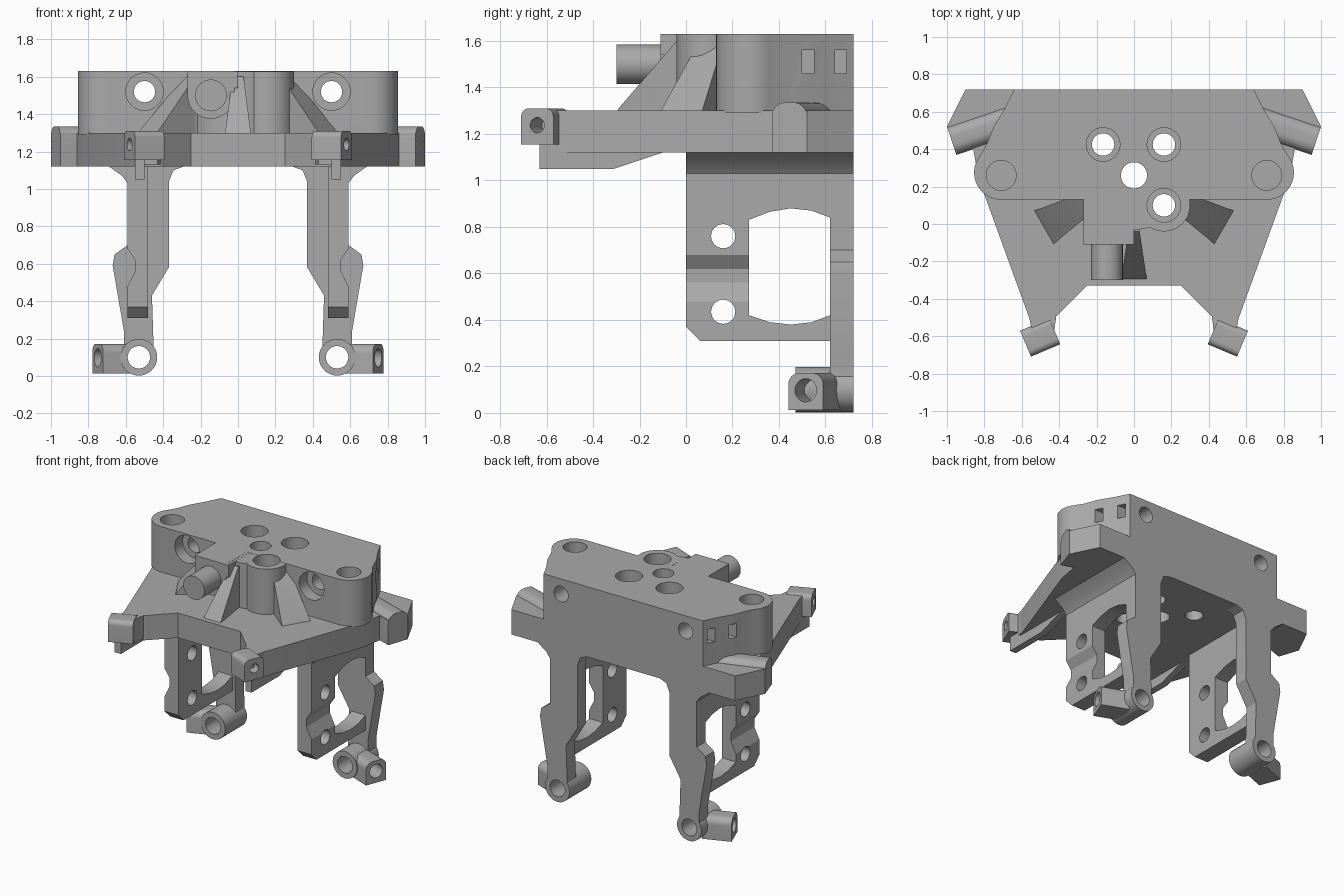
import bpy, bmesh
from math import sin, cos, pi, radians, atan2
from mathutils import Matrix, Vector

if "Cube" in bpy.data.objects:
    bpy.data.objects.remove(bpy.data.objects["Cube"])

grey = bpy.data.materials.new("machined grey")
grey.use_nodes = True
grey.diffuse_color = (0.4, 0.4, 0.4, 1)
grey.node_tree.nodes["Principled BSDF"].inputs["Base Color"].default_value = (0.4, 0.4, 0.4, 1)


def prism(name, pts, axis, lo, hi, mirror=1, matrix=None):
    """Extrude a 2D outline along an axis, optionally mirrored in x."""
    place = {"x": lambda a, b, h: (h, a, b), "y": lambda a, b, h: (a, h, b),
             "z": lambda a, b, h: (a, b, h)}[axis]
    bm = bmesh.new()
    ends = [[bm.verts.new(place(a, b, h)) for a, b in pts] for h in (lo, hi)]
    for ring in ends:
        bm.faces.new(ring)
    for i in range(len(pts)):
        j = (i + 1) % len(pts)
        bm.faces.new((ends[0][i], ends[0][j], ends[1][j], ends[1][i]))
    if matrix:
        bm.transform(matrix)
    bm.transform(Matrix.Diagonal((mirror, 1, 1, 1)))
    bmesh.ops.recalc_face_normals(bm, faces=bm.faces)
    mesh = bpy.data.meshes.new(name)
    bm.to_mesh(mesh)
    bm.free()
    mesh.materials.append(grey)
    ob = bpy.data.objects.new(name, mesh)
    bpy.context.collection.objects.link(ob)
    return ob


def arc(cx, cy, r, a0=0, a1=360, n=32):
    full = a1 - a0 == 360
    return [(cx + r * cos(radians(a0 + (a1 - a0) * i / n)),
             cy + r * sin(radians(a0 + (a1 - a0) * i / n))) for i in range(n if full else n + 1)]


def box(x0, x1, y0, y1):
    return [(x0, y0), (x1, y0), (x1, y1), (x0, y1)]


def cutter(pts, axis, lo, hi, mirror=1, matrix=None):
    ob = prism("cutter", pts, axis, lo, hi, mirror, matrix)
    ob.hide_render = True
    return ob


def cut(parts, cutters):
    """Subtract every cutter from every part, then drop the cutters."""
    for ob in parts:
        bpy.ops.object.select_all(action="DESELECT")
        bpy.context.view_layer.objects.active = ob
        ob.select_set(True)
        for c in cutters:
            m = ob.modifiers.new("cut", "BOOLEAN")
            m.operation, m.solver, m.object = "DIFFERENCE", "EXACT", c
            bpy.ops.object.modifier_apply(modifier=m.name)
    for c in cutters:
        bpy.data.objects.remove(c)


def both_sides(half):
    return half + [(-x, y) for x, y in reversed(half)]


def lug(name, tip, direction, length, width, z0, z1, corner, hole, s):
    """Angled block with rounded upper edges and a blind hole in its end."""
    w = width / 2
    prof = [(-w, z0), (w, z0)] + arc(w - corner, z1 - corner, corner, 0, 90, 8) \
        + arc(corner - w, z1 - corner, corner, 90, 180, 8)
    m = Matrix.Translation((tip[0], tip[1], 0)) @ Matrix.Rotation(atan2(direction[1], direction[0]), 4, "Z")
    ob = prism(name, prof, "x", -length, 0, s, m)
    cut([ob], [cutter(arc(0, (z0 + z1) / 2 + 0.005, hole, n=24), "x", -0.13, 0.05, s, m)])
    return ob


# Base plate and head block
plate = prism("base_plate", both_sides([(0.25, -0.33), (0.41, -0.49), (0.55, -0.53), (0.83, 0.24),
              (0.86, 0.4), (0.95, 0.37), (1, 0.52), (0.9, 0.72)]), "z", 1.12, 1.3)
block = prism("head_block", both_sides(arc(0.71, 0.275, 0.145, -90, 35, 16)
              + [(0.79, 0.42), (0.75, 0.52), (0.69, 0.62), (0.64, 0.72)]), "z", 1.29, 1.63)

# Front boss, columns and fan of sloping ribs
boss = prism("front_boss", [(-0.27, 1.63), (-0.27, 1.5)] + arc(-0.145, 1.5, 0.125, 180, 360, 20)
             + [(-0.02, 1.63)], "y", -0.11, 0.2)
boss_top = prism("boss_shoulder", box(-0.1, 0, -0.11, 0.2), "z", 1.54, 1.629)
column = prism("bolt_column", arc(0.16, 0.1, 0.14), "z", 1.29, 1.629)
hub = prism("rib_hub", arc(0, 0.26, 0.29, 180, 360, 32), "z", 1.29, 1.628)
ribs = []
for a in (-60, -30, 0, 30, 60):
    turn = Matrix.Translation((0, 0.26, 0)) @ Matrix.Rotation(radians(a - 90), 4, "Z")
    rib = prism("rib", [(0.22, 1.29), (0.56, 1.29), (0.55, 1.31), (0.3, 1.6), (0.22, 1.6)],
                "y", -0.5, 0.5, 1, turn)
    w0, w1 = (0.06, 0.11) if abs(a) == 60 else (0.03, 0.075)
    for side in (-1, 1):
        flank = [(0, side * w0), (0.3, side * w0), (0.6, side * w1), (0.6, side), (0, side)]
        cut([rib], [cutter(flank, "z", 1, 2, 1, turn)])
    ribs.append(rib)

# Vertical bolt holes, cross holes and slots
holes = [cutter(arc(0, 0.26, 0.07), "z", 1, 1.7)]
for x, y in ((-0.165, 0.425), (0.16, 0.425), (0.16, 0.1)):
    holes += [cutter(arc(x, y, 0.06), "z", 1, 1.7), cutter(arc(x, y, 0.09), "z", 1.5, 1.7)]
holes.append(cutter(arc(-0.145, 1.5, 0.085), "y", -0.3, 0.03))
cut([plate, block, boss, boss_top, column, hub] + ribs, holes)
side_cuts = []
for s in (-1, 1):
    side_cuts += [cutter(arc(0.71, 0.26, 0.08), "z", 1.45, 1.7, s),
                  cutter(arc(0.5, 1.52, 0.057), "y", 0, 0.8, s),
                  cutter(arc(0.5, 1.52, 0.1), "y", 0, 0.22, s),
                  cutter(box(0.5, 0.55, 1.46, 1.56), "x", 0.6, 0.9, s),
                  cutter(box(0.64, 0.69, 1.46, 1.56), "x", 0.57, 0.9, s)]
cut([block], side_cuts)
cut(ribs, [cutter(arc(0.5, 1.52, 0.1), "y", -0.2, 0.22, s) for s in (-1, 1)])

for s, side in ((-1, "right"), (1, "left")):
    # Angled mounting ears and the keel under each front ear
    lug(side + "_rear_ear", (0.975, 0.445), (0.95, -0.32), 0.36, 0.16, 1.13, 1.335, 0.06, 0.052, s)
    lug(side + "_front_ear", (0.58, -0.64), (0.92, -0.39), 0.17, 0.15, 1.155, 1.31, 0.035, 0.033, s)
    prism(side + "_ear_web", [(0.41, -0.45), (0.43, -0.6), (0.54, -0.6), (0.56, -0.5)], "z", 1.13, 1.3, s)
    prism(side + "_keel", [(-0.63, 1.16), (-0.63, 1.05), (-0.31, 1.05), (-0.1, 1.12), (-0.1, 1.16)],
          "x", 0.5, 0.55, s)

    # Side plate with window, two holes and a clipped lower corner
    cheek = prism(side + "_side_plate", [(0.48, 1.15), (0.48, 0.31), (0.59, 0.31), (0.59, 0.48),
                  (0.55, 0.56), (0.55, 0.62), (0.59, 0.68), (0.59, 1.03), (0.62, 1.07),
                  (0.69, 1.12), (0.69, 1.15)], "y", 0, 0.64, s)
    window = [(0.27, 0.42), (0.36, 0.39), (0.45, 0.38), (0.54, 0.39), (0.62, 0.42),
              (0.62, 0.84), (0.54, 0.87), (0.45, 0.88), (0.36, 0.865), (0.27, 0.83)]
    cut([cheek], [cutter(window, "x", 0.3, 0.65, s),
                  cutter(arc(0.16, 0.76, 0.052), "x", 0.3, 0.8, s),
                  cutter(arc(0.16, 0.435, 0.052), "x", 0.3, 0.8, s),
                  cutter([(-0.01, 0.38), (-0.01, 0.3), (0.07, 0.3)], "x", 0.3, 0.8, s)])

    # Rear leg and its two-way foot
    leg = prism(side + "_leg", [(0.29, 1.15), (0.29, 1.12), (0.345, 1.1), (0.37, 1.04), (0.37, 0.58),
                (0.46, 0.43), (0.45, 0.12), (0.61, 0.12), (0.61, 0.24), (0.67, 0.59), (0.66, 0.65),
                (0.59, 0.7), (0.59, 1.03), (0.62, 1.07), (0.69, 1.12), (0.69, 1.15)],
                "y", 0.62, 0.72, s)
    foot = prism(side + "_foot_tube", arc(0.53, 0.1, 0.098), "y", 0.47, 0.72, s)
    toe = lug(side + "_foot_lug", (0.75, 0.515), (0.93, -0.36), 0.2, 0.16, 0.012, 0.172, 0.05, 0.05, s)
    cut([leg, foot, toe], [cutter(arc(0.53, 0.1, 0.06), "y", 0.3, 0.8, s)])

# Smooth the round walls, keep the machined edges sharp
for ob in bpy.context.scene.objects:
    if ob.type == "MESH":
        bpy.ops.object.select_all(action="DESELECT")
        bpy.context.view_layer.objects.active = ob
        ob.select_set(True)
        bpy.ops.object.shade_smooth_by_angle(angle=radians(25))
